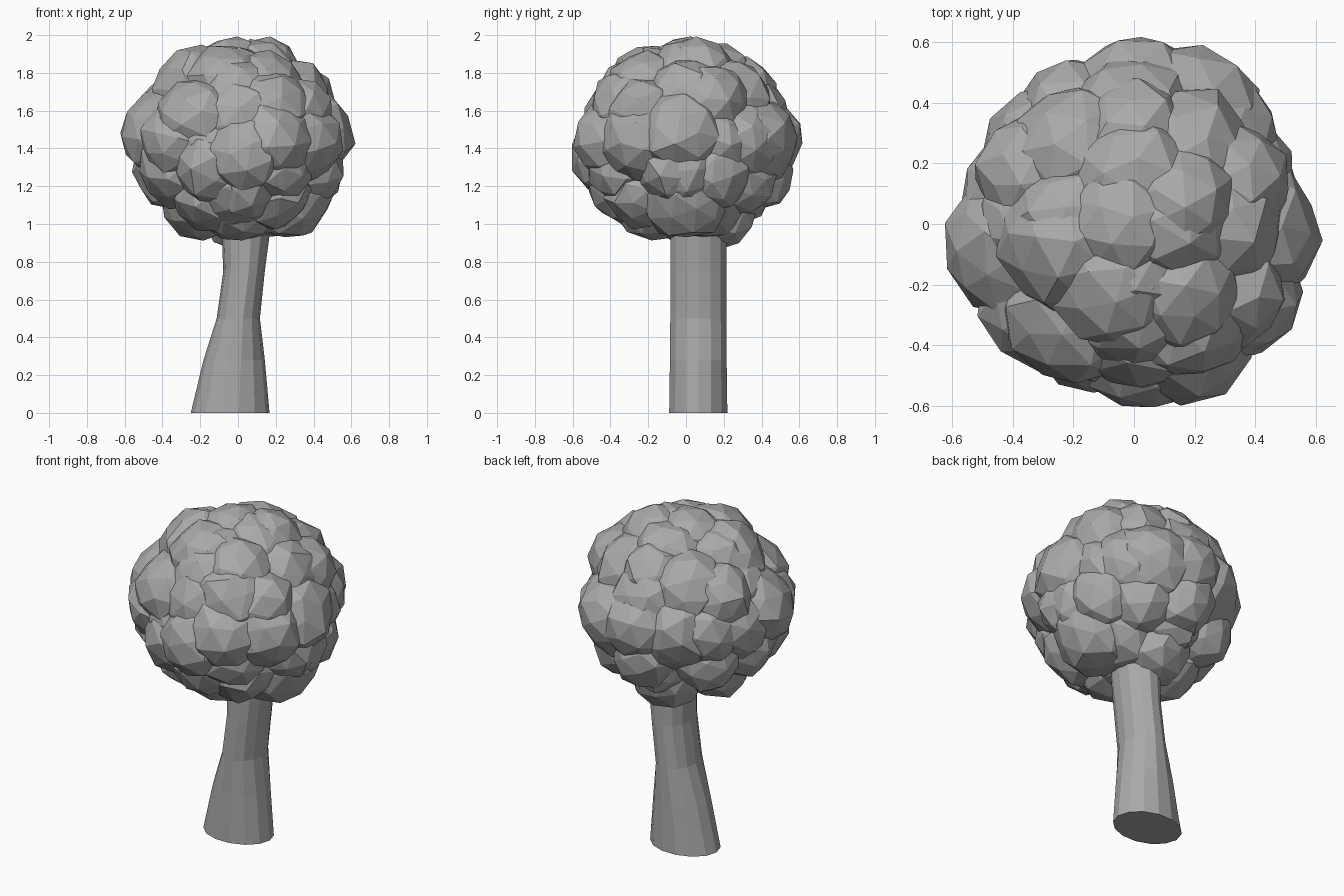
import bpy, bmesh, math, random
from mathutils import Vector, Euler

random.seed(7)
cube = bpy.data.objects.get("Cube")
if cube:
    bpy.data.objects.remove(cube, do_unlink=True)

grey = bpy.data.materials.new("plain grey")
grey.use_nodes = True
grey.diffuse_color = (0.4, 0.4, 0.4, 1)
grey.node_tree.nodes["Principled BSDF"].inputs["Base Color"].default_value = grey.diffuse_color


def finish(bm, name):
    mesh = bpy.data.meshes.new(name)
    bmesh.ops.recalc_face_normals(bm, faces=bm.faces[:])
    bm.to_mesh(mesh)
    bm.free()
    mesh.materials.append(grey)
    obj = bpy.data.objects.new(name, mesh)
    bpy.context.collection.objects.link(obj)


# Trunk: stacked elliptical rings that lean and flare towards the ground
SIDES = 14
trunk = bmesh.new()
rings = []
for z, left, right, depth in [(0, -.25, .167, .158), (.28, -.183, .142, .154), (.5, -.113, .116, .152),
                              (.75, -.078, .142, .152), (1, -.088, .175, .152)]:
    ring = []
    for i in range(SIDES):
        a = math.tau * i / SIDES
        ring.append(trunk.verts.new(((left + right) / 2 + (right - left) / 2 * math.cos(a),
                                     .065 + depth * math.sin(a), z)))
    rings.append(ring)
for low, high in zip(rings, rings[1:]):
    for i in range(SIDES):
        j = (i + 1) % SIDES
        trunk.faces.new((low[i], low[j], high[j], high[i]))
trunk.faces.new(rings[0][::-1])
trunk.faces.new(rings[-1])
finish(trunk, "trunk")

# Foliage: irregular faceted lumps gathered into a round crown
CENTRE = Vector((0, 0, 1.44))
crown = bmesh.new()
tips = []


def lump(*tip):
    """Add a lump whose outermost point sits at tip, measured from the crown's centre."""
    tip = Vector(tip)
    tips.append(tip)
    radius = random.uniform(.2, .25)
    turn = Euler([random.uniform(0, math.tau) for _ in range(3)]).to_matrix()
    middle = CENTRE + tip.normalized() * (tip.length - radius)
    for v in bmesh.ops.create_icosphere(crown, subdivisions=2, radius=radius)["verts"]:
        v.co = turn @ v.co * random.uniform(.93, 1.05) + middle


def bulge(a, b, size):
    """Height of a lump on the crown above a point of a flat view."""
    return math.sqrt(max(size ** 2 - a * a - b * b, .01))


# Lumps on the outline
for x, z in [(-.04, .56), (.2, .52), (.45, .36), (.54, -.24), (.43, -.46), (.02, -.55),
             (-.3, -.5), (-.54, -.24), (-.5, .24), (-.33, .45)]:
    lump(x, 0, z)
for y, z in [(-.24, .48), (-.42, .37), (-.54, .18), (-.46, -.38), (-.28, -.51), (.26, -.55),
             (.42, -.38), (.56, -.25), (.54, .2), (.43, .38), (.24, .51)]:
    lump(0, y, z)
for x, y, z in [(.03, .62, .02), (.29, .57, 0), (.42, .44, 0), (.52, .23, 0), (.615, -.06, .05),
                (.51, -.36, 0), (.27, -.57, 0), (.05, -.62, -.1), (-.24, -.5, 0),
                (-.47, -.4, 0), (-.62, -.12, .06), (-.57, .14, 0), (-.45, .38, 0), (-.29, .52, 0)]:
    lump(x, y, z)
# Lumps facing the front, the sides and the sky
for x, z in [(-.33, .18), (.27, .27), (-.2, -.19), (.05, -.32), (.28, -.2), (.28, -.4)]:
    lump(x, -bulge(x, z, .6), z)
for y, z in [(-.33, .2), (.2, .3), (-.1, -.22), (.22, -.25), (.05, -.4)]:
    lump(bulge(y, z, .6), y, z)
for x, y in [(-.36, -.1), (-.3, .38), (.28, .38), (-.1, -.3), (.22, -.33), (.22, .1)]:
    lump(x, y, bulge(x, y, .58))
# Further lumps wherever the crown is still bare
COUNT = 150
for i in range(COUNT):
    h = 1 - (2 * i + 1) / COUNT
    a = i * math.pi * (3 - math.sqrt(5))
    w = math.sqrt(1 - h * h)
    spot = Vector((w * math.cos(a), w * math.sin(a), h * .95)) * random.uniform(.58, .61)
    if all((spot - tip).length > .23 for tip in tips):
        lump(*spot)
finish(crown, "foliage")
